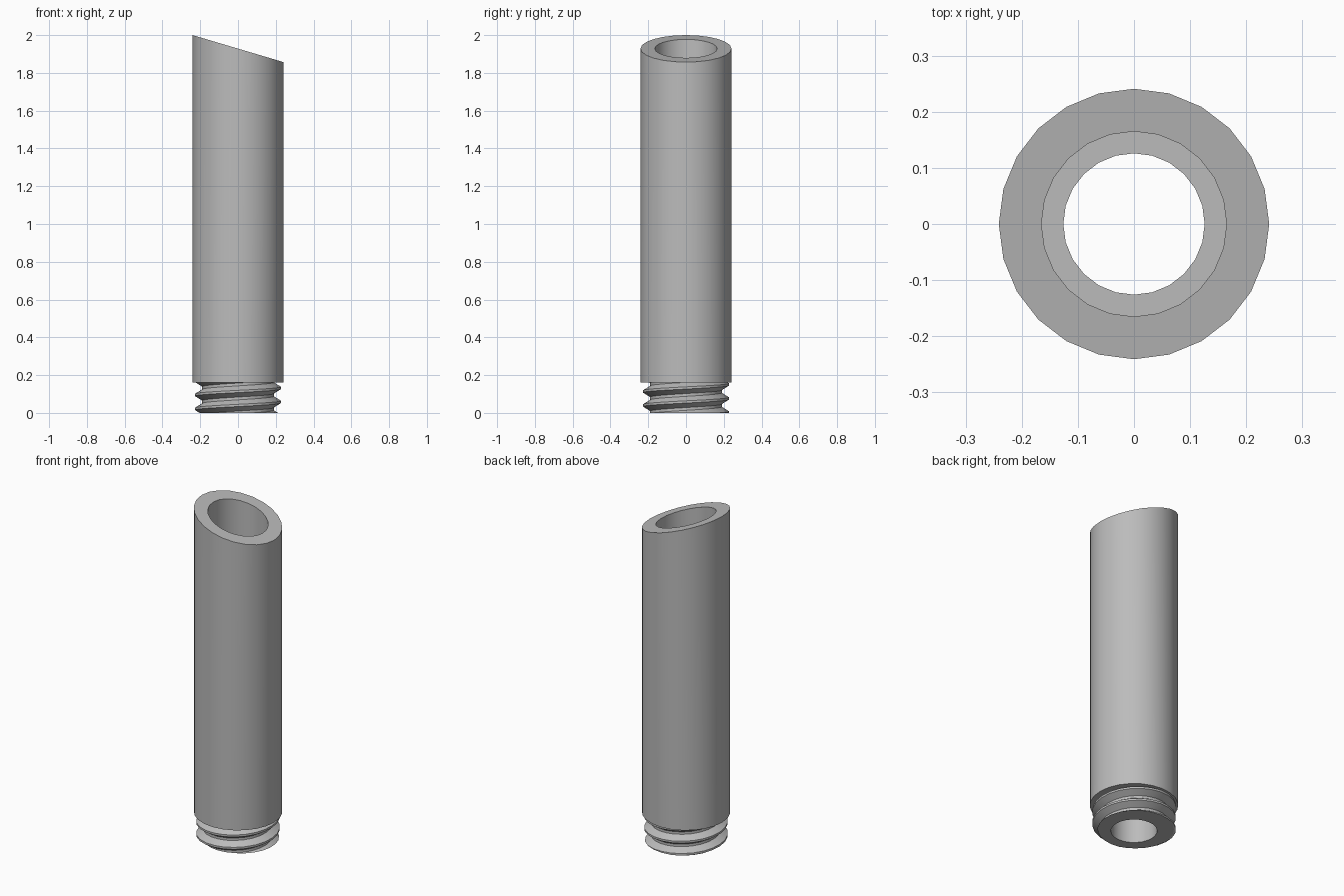
import bpy, bmesh
from math import cos, sin, tau

SIDES = 24
OUTER, INNER, BORE = 0.241, 0.165, 0.126
SHOULDER = 0.16
PITCH, ROOT, CREST = 0.074, 0.19, 0.228

old = bpy.data.objects.get("Cube")
if old:
    bpy.data.objects.remove(old)

grey = bpy.data.materials.new("plain grey")
grey.use_nodes = True
colour = (0.5, 0.5, 0.5, 1)
grey.diffuse_color = colour
grey.node_tree.nodes["Principled BSDF"].inputs["Base Color"].default_value = colour


def finish(bm, name):
    mesh = bpy.data.meshes.new(name)
    bm.to_mesh(mesh)
    bm.free()
    mesh.materials.append(grey)
    obj = bpy.data.objects.new(name, mesh)
    bpy.context.collection.objects.link(obj)
    bpy.context.view_layer.objects.active = obj
    bpy.ops.object.select_all(action="DESELECT")
    obj.select_set(True)
    bpy.ops.object.shade_smooth_by_angle(angle=0.5)
    return obj


def polar(r, a, z):
    return (r * cos(a), r * sin(a), z)


def slanted_top(x):
    return 1.9285 - 0.297 * x


# Hollow tube: bore, inner ledge, wide bore, slanted rim, outer wall, underside
TOP = None
profile = [(BORE, 0), (BORE, SHOULDER), (INNER, SHOULDER), (INNER, TOP),
           (OUTER, TOP), (OUTER, SHOULDER), (0.18, SHOULDER)]
bm = bmesh.new()
columns = []
for j in range(SIDES):
    a = tau * j / SIDES
    columns.append([bm.verts.new(polar(r, a, slanted_top(r * cos(a)) if z is TOP else z))
                    for r, z in profile])
for j in range(SIDES):
    c, d = columns[j], columns[(j + 1) % SIDES]
    for i in range(len(profile) - 1):
        bm.faces.new((c[i], c[i + 1], d[i + 1], d[i]))
finish(bm, "tube_body")

# Threaded neck: one continuous right-hand helix, trimmed flat at both ends
tooth = [(-0.4, ROOT), (-0.08, CREST), (0.08, CREST), (0.4, ROOT)]
P, TURNS, START = len(tooth), 6, 0.058 - 3 * PITCH
bm = bmesh.new()
columns = []
for j in range(SIDES):
    a = tau * j / SIDES
    columns.append([bm.verts.new(polar(r, a, START + PITCH * (t + h + j / SIDES)))
                    for t in range(TURNS) for h, r in tooth])
for j in range(SIDES):
    c, d = columns[j], columns[(j + 1) % SIDES]
    shift = P if j == SIDES - 1 else 0
    for i in range(P * TURNS - 1 - shift):
        bm.faces.new((c[i], d[i + shift], d[i + 1 + shift], c[i + 1]))
for z, direction in ((0, -1), (SHOULDER, 1)):
    bmesh.ops.bisect_plane(bm, geom=bm.verts[:] + bm.edges[:] + bm.faces[:], dist=1e-6,
                           plane_co=(0, 0, z), plane_no=(0, 0, direction), clear_outer=True)

# Flat bottom ring between the thread and the bore
rim = [e for e in bm.edges if e.is_boundary and all(abs(v.co.z) < 1e-4 for v in e.verts)]
hole = [bm.verts.new(polar(BORE, tau * j / SIDES, 0)) for j in range(SIDES)]
rim += [bm.edges.new((hole[j], hole[(j + 1) % SIDES])) for j in range(SIDES)]
ring = bmesh.ops.triangle_fill(bm, edges=rim, use_beauty=True, normal=(0, 0, -1))
for f in ring["geom"]:
    if isinstance(f, bmesh.types.BMFace):
        f.normal_update()
        if f.normal.z > 0:
            f.normal_flip()
finish(bm, "threaded_neck")
